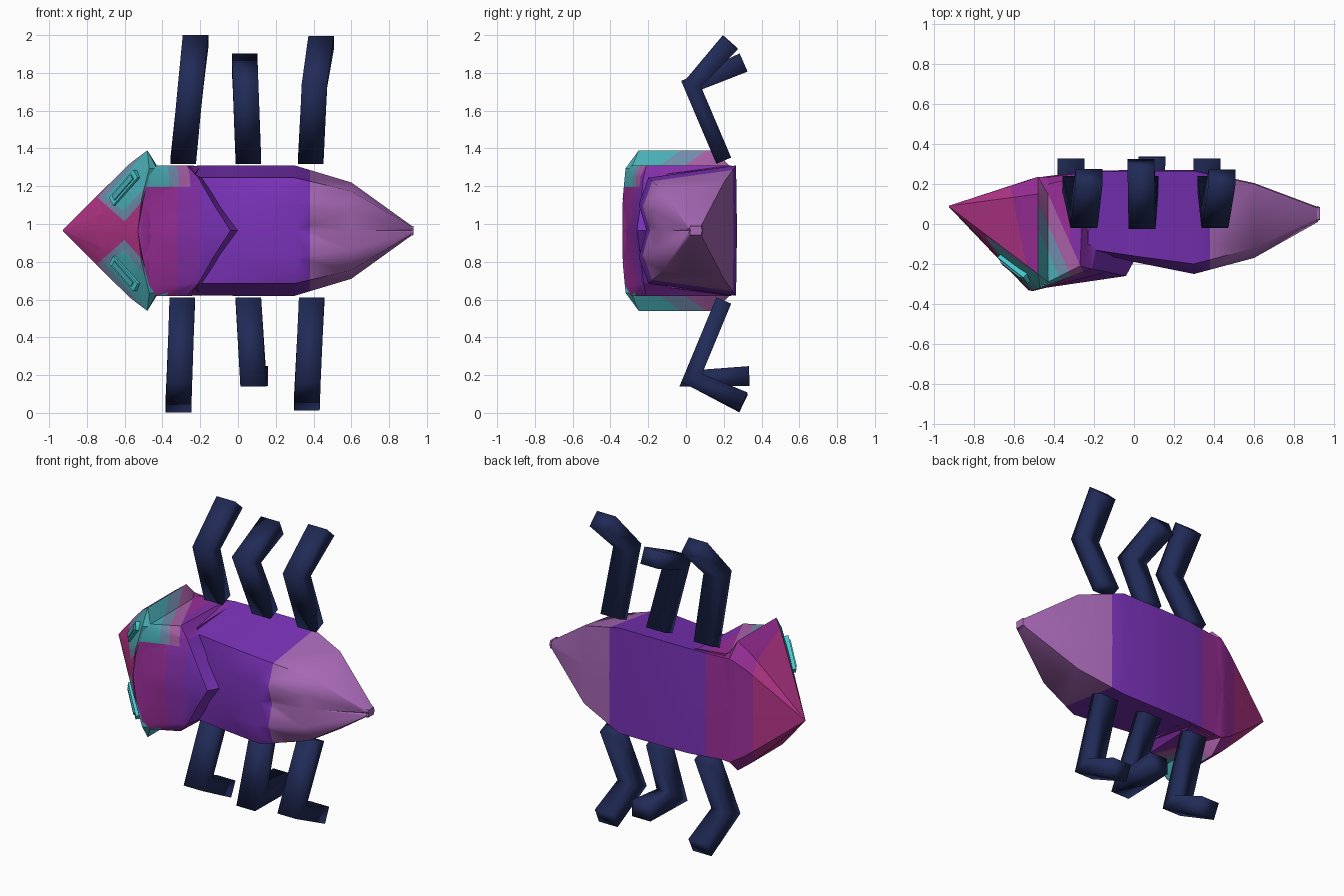
import bpy, bmesh, math
from mathutils import Vector, Matrix

if "Cube" in bpy.data.objects:
    bpy.data.objects.remove(bpy.data.objects["Cube"], do_unlink=True)

MID = 0.965  # height of the mirror plane


def make_material(name, rgb):
    """Material from display colour values (0-255)."""
    lin = [((c / 255 + 0.055) / 1.055) ** 2.4 for c in rgb]
    mat = bpy.data.materials.new(name)
    mat.use_nodes = True
    mat.diffuse_color = (*lin, 1)
    mat.node_tree.nodes["Principled BSDF"].inputs["Base Color"].default_value = (*lin, 1)
    return mat


PALETTE = {
    "pink": (178, 52, 134),
    "magenta": (154, 46, 152),
    "purple": (134, 48, 170),
    "violet": (122, 50, 184),
    "lavender": (170, 106, 184),
    "teal": (74, 174, 182),
    "blue_grey": (112, 140, 172),
    "mauve": (168, 96, 166),
    "navy": (33, 43, 88),
    "cyan": (72, 202, 208),
}
MATERIALS = {name: make_material(name, rgb) for name, rgb in PALETTE.items()}
NAMES = list(PALETTE)


def finish(name, bm, colour, angle=30):
    """Turn a bmesh into an object; colour is a name or a rule on faces."""
    bmesh.ops.recalc_face_normals(bm, faces=bm.faces)
    bm.normal_update()
    used = NAMES if callable(colour) else [colour]
    if callable(colour):
        for f in bm.faces:
            f.material_index = NAMES.index(colour(f.calc_center_median(), f.normal))
    mesh = bpy.data.meshes.new(name)
    bm.to_mesh(mesh)
    bm.free()
    for n in used:
        mesh.materials.append(MATERIALS[n])
    obj = bpy.data.objects.new(name, mesh)
    bpy.context.collection.objects.link(obj)
    bpy.ops.object.select_all(action="DESELECT")
    obj.select_set(True)
    bpy.context.view_layer.objects.active = obj
    bpy.ops.object.shade_smooth_by_angle(angle=math.radians(angle))


def loft(sections, cuts=()):
    """Skin half sections mirrored in z, then cut along colour borders (point, normal)."""
    bm = bmesh.new()
    rings = []
    for half in sections:
        other = [(x, y, -z) for x, y, z in half[-2:0:-1]]
        rings.append([bm.verts.new((x, y, z + MID)) for x, y, z in half + other])
    for a, b in zip(rings, rings[1:]):
        for i in range(len(a)):
            j = (i + 1) % len(a)
            bm.faces.new((a[i], a[j], b[j], b[i]))
    bm.faces.new(rings[0])
    bm.faces.new(rings[-1])
    if cuts:
        bmesh.ops.triangulate(bm, faces=bm.faces[:])
    for point, normal in cuts:
        bmesh.ops.bisect_plane(bm, geom=bm.verts[:] + bm.edges[:] + bm.faces[:],
                               plane_co=point, plane_no=normal)
    return bm


# Colour borders: cross bands, a slanted fade behind the cheeks, a halo round each eye
ALONG, ACROSS = Vector((0.66, 0, 0.75)), Vector((-0.75, 0, 0.66))
HALO = Vector((-0.57, 0, 0.235))
FADE_DIR = Vector((1, 0.45, 0))
FADE_START = Vector((-0.43, -0.25, 0))
FADE = ((0.05, "teal"), (0.11, "blue_grey"), (0.18, "mauve"))
HALO_U, HALO_V = (-0.16, -0.125, 0.24), (-0.1, -0.06, 0.06, 0.09)
PINK_DIR = Vector((1, 0.2, 0))
PINK_EDGE = Vector((-0.53, -0.25, 0))


def x_cut(x):
    return (x, 0, 0), (1, 0, 0)


def halo_cuts():
    for side in (1, -1):
        for axis, values in ((ALONG, HALO_U), (ACROSS, HALO_V)):
            for value in values:
                p = HALO + axis * value
                yield (p.x, 0, MID + side * p.z), (axis.x, 0, side * axis.z)


pink_cut = [(PINK_EDGE, PINK_DIR)]
fade_cuts = [(FADE_START + Vector((limit, 0, 0)), FADE_DIR) for limit, _ in FADE]
strip_cut = [((0, 0, MID + 0.23), (0, 0, 1))]


def fade_colour(c, base):
    s = (c - FADE_START).dot(FADE_DIR)
    return next((name for limit, name in FADE if s < limit), base)


def head_colour(c, n):
    base = "pink" if (c - PINK_EDGE).dot(PINK_DIR) < 0 else "magenta"
    height = abs(c.z - MID)
    if n.x > 0.2 and height > 0.3:
        return fade_colour(c, base)
    if n.y < -0.25:
        p = Vector((c.x, 0, height)) - HALO
        u, v = p.dot(ALONG), p.dot(ACROSS)
        if HALO_U[1] < u < HALO_U[2] and HALO_V[1] < v < HALO_V[2]:
            return "teal"
        if HALO_U[0] < u < HALO_U[2] and HALO_V[0] < v < HALO_V[3]:
            return "blue_grey"
    return base


def shield_colour(c, n):
    base = "magenta" if c.x < -0.32 else "purple" if c.x < -0.2 else "violet"
    z = c.z - MID
    return fade_colour(c, base) if z > 0.23 or z < -0.335 else base


def body_colour(c, n):
    return "magenta" if c.x < -0.32 else "violet" if c.x < 0.38 else "lavender"


# Body: squared hull with two long bulges along the back
def hull(x, y_mid, y_bulge, y_corner, z_corner, y_belly, z_belly):
    return [(x, y_mid, 0), (x, y_bulge, z_corner / 2), (x, y_corner, z_corner),
            (x, y_belly, z_belly), (x, y_belly + 0.005, 0)]


body = loft([
    hull(-0.43, -0.1, -0.1, -0.1, 0.3, 0.235, 0.335),
    hull(-0.2, -0.13, -0.14, -0.13, 0.28, 0.262, 0.344),
    hull(0, -0.19, -0.19, -0.16, 0.28, 0.265, 0.345),
    hull(0.3, -0.21, -0.25, -0.2, 0.28, 0.265, 0.345),
    hull(0.6, -0.13, -0.17, -0.12, 0.21, 0.2, 0.255),
    hull(0.92, 0.03, 0.01, 0.03, 0.02, 0.08, 0.025),
], [x_cut(-0.32), x_cut(0.38)])
finish("body", body, body_colour, 45)

# Tail tip: small blunt nub
nub = loft([hull(0.915, 0.02, 0.015, 0.02, 0.026, 0.085, 0.026),
            hull(0.93, 0.025, 0.02, 0.025, 0.024, 0.08, 0.024)])
finish("tail_tip", nub, "lavender")

# Head: pointed wedge widening to flared cheeks
rim = [(-0.53, -0.33, 0), (-0.51, -0.335, 0.17), (-0.47, -0.32, 0.33), (-0.48, -0.25, 0.425),
       (-0.48, 0.15, 0.425), (-0.48, 0.235, 0.34), (-0.5, 0.23, 0)]
neck = [(-0.44, -0.2, 0), (-0.44, -0.2, 0.15), (-0.43, -0.29, 0.33), (-0.43, -0.22, 0.345),
        (-0.43, 0.15, 0.345), (-0.43, 0.235, 0.335), (-0.43, 0.24, 0)]
tip = Vector((-0.93, 0.09, 0))


def toward_tip(t, swell):
    pts = [tip.lerp(Vector(p), t) for p in rim]
    return [(p.x, p.y, p.z * swell) for p in pts]


head = loft([toward_tip(0.01, 1), toward_tip(0.5, 1.06), toward_tip(0.8, 1.05), rim, neck],
            pink_cut + fade_cuts + list(halo_cuts()))
finish("head", head, head_colour)

# Back shield: plate behind the head ending in a chevron
shield = loft([
    [(-0.53, -0.332, 0), (-0.505, -0.335, 0.15), (-0.47, -0.322, 0.29),
     (-0.43, -0.29, 0.345), (-0.43, 0.2, 0.345), (-0.43, 0.2, 0)],
    [(-0.04, -0.26, 0), (-0.13, -0.24, 0.14), (-0.21, -0.225, 0.28),
     (-0.27, -0.21, 0.345), (-0.25, 0.24, 0.346), (-0.25, 0.2, 0)],
    [(0, -0.185, 0), (-0.1, -0.155, 0.14), (-0.19, -0.12, 0.28),
     (-0.23, -0.1, 0.3), (-0.2, 0.24, 0.338), (-0.25, 0.2, 0)],
], [x_cut(-0.32), x_cut(-0.2)] + fade_cuts + strip_cut)
finish("back_shield", shield, shield_colour)


# Eyes: slanted thin blocks with a raised inner bar
def eye_block(name, side, size, lift, colour):
    normal = Vector((-0.7, -0.7, 0.13 * side)).normalized()
    along = Vector((0.14, -0.11, 0.16 * side))
    along = (along - normal * along.dot(normal)).normalized()
    across = normal.cross(along)
    frame = Matrix((along, across, normal)).transposed().to_4x4()
    centre = Vector((-0.59, -0.215, MID + 0.225 * side)) + normal * lift
    bm = bmesh.new()
    bmesh.ops.create_cube(bm, size=1, matrix=Matrix.Translation(centre) @ frame
                          @ Matrix.Diagonal((*size, 1)))
    finish(name, bm, colour)


for side, label in ((1, "upper"), (-1, "lower")):
    eye_block(label + "_eye", side, (0.22, 0.055, 0.05), 0, "cyan")
    eye_block(label + "_eye_bar", side, (0.17, 0.03, 0.05), 0.008, "teal")


# Legs: mitred bent bars, softly shaded, slightly thicker at the foot
def leg(name, path, width=0.135, thick=0.085, foot_thick=0.105):
    pts = [Vector(p) for p in path]
    dirs = [Vector((0, q.y - p.y, q.z - p.z)).normalized() for p, q in zip(pts, pts[1:])]
    perp = [Vector((0, -d.z, d.y)) for d in dirs]
    mitre = perp[0] + perp[1]
    mitre = mitre / mitre.dot(perp[0])
    bm = bmesh.new()
    rings = []
    for p, n, t in zip(pts, (perp[0], mitre, perp[1]), (thick, thick, foot_thick)):
        rings.append([bm.verts.new(p + n * t / 2 * s + Vector((width / 2 * w, 0, 0)))
                      for s, w in ((1, 1), (1, -1), (-1, -1), (-1, 1))])
    for a, b in zip(rings, rings[1:]):
        for i in range(4):
            j = (i + 1) % 4
            bm.faces.new((a[i], a[j], b[j], b[i]))
    bm.faces.new(rings[0])
    bm.faces.new(rings[-1])
    finish(name, bm, "navy", 180)


# Each row: hip, knee and foot x, then foot y and z
UPPER = {"front": (-0.29, -0.25, -0.225, 0.235, 1.965), "middle": (0.055, 0.04, 0.035, 0.305, 1.855),
         "rear": (0.385, 0.405, 0.44, 0.235, 1.96)}
LOWER = {"front": (-0.295, -0.31, -0.315, 0.305, 0.05), "middle": (0.055, 0.08, 0.09, 0.335, 0.195),
         "rear": (0.39, 0.37, 0.365, 0.305, 0.06)}
for label, rows, hip_z, knee_z in (("upper", UPPER, 1.335, 1.735), ("lower", LOWER, 0.595, 0.185)):
    for row, (hip, knee, foot, y, z) in rows.items():
        leg(f"{row}_{label}_leg", [(hip, 0.2, hip_z), (knee, 0.03, knee_z), (foot, y, z)])
